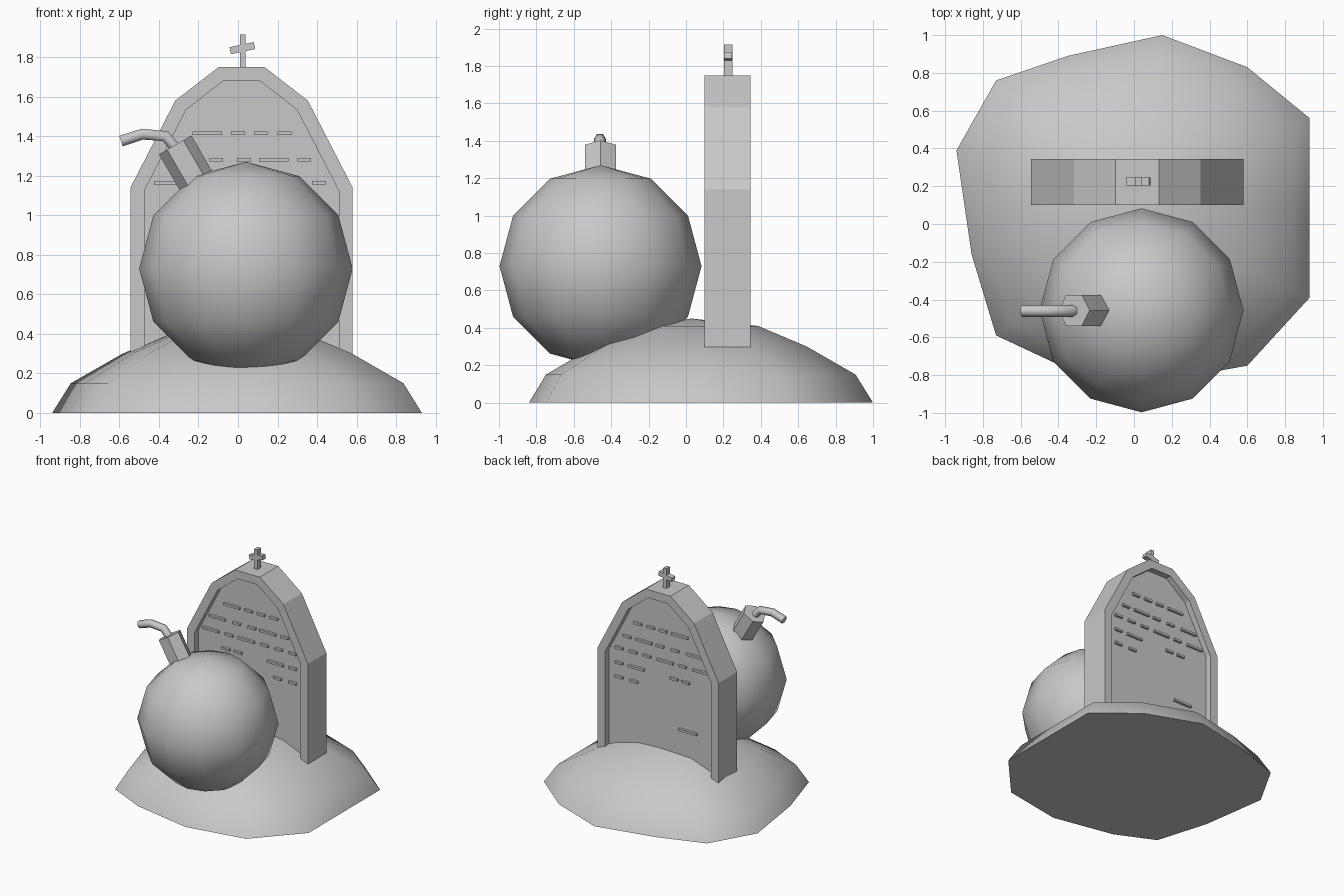
import bpy
import bmesh
from math import radians
from mathutils import Vector, Matrix

cube = bpy.data.objects.get("Cube")
if cube:
    bpy.data.objects.remove(cube, do_unlink=True)

# One plain stone colour
grey = bpy.data.materials.new("plain_grey")
grey.use_nodes = True
GREY = (0.58, 0.58, 0.58, 1)
grey.diffuse_color = GREY
shader = next(n for n in grey.node_tree.nodes if n.type == 'BSDF_PRINCIPLED')
shader.inputs["Base Color"].default_value = GREY


def finish(name, bm, smooth=None):
    """Turn a bmesh into a named object."""
    bmesh.ops.recalc_face_normals(bm, faces=bm.faces[:])
    mesh = bpy.data.meshes.new(name)
    bm.to_mesh(mesh)
    bm.free()
    mesh.materials.append(grey)
    obj = bpy.data.objects.new(name, mesh)
    bpy.context.collection.objects.link(obj)
    if smooth:
        bpy.ops.object.select_all(action='DESELECT')
        obj.select_set(True)
        bpy.context.view_layer.objects.active = obj
        bpy.ops.object.shade_smooth_by_angle(angle=radians(smooth))
    return obj


def add_box(bm, centre, size, tilt=0):
    m = (Matrix.Translation(centre) @ Matrix.Rotation(radians(tilt), 4, 'Y')
         @ Matrix.Diagonal((*size, 1)))
    bmesh.ops.create_cube(bm, size=1, matrix=m)


# Earth mound: one irregular outline shrunk in rising rings
OUTLINE = [(.15, 1), (.6, .83), (.93, .56), (.93, .08), (.93, -.39), (.6, -.75),
           (.1, -.84), (-.41, -.74), (-.73, -.59), (-.86, -.16), (-.94, .39),
           (-.73, .76), (-.35, .89)]
RINGS = [(1, 0), (.9, .15), (.62, .3), (.34, .41)]
MID_Y = .07
bm = bmesh.new()
rings = [[bm.verts.new((x * s, MID_Y + (y - MID_Y) * s, z)) for x, y in OUTLINE]
         for s, z in RINGS]
n = len(OUTLINE)
for low, high in zip(rings, rings[1:]):
    for i in range(n):
        j = (i + 1) % n
        bm.faces.new((low[i], low[j], high[j], high[i]))
peak = bm.verts.new((0, .03, .45))
for i in range(n):
    bm.faces.new((rings[-1][i], rings[-1][(i + 1) % n], peak))
bm.faces.new(rings[0])
finish("earth_mound", bm, 50)

# Headstone: arched slab with a recessed panel on both broad faces
CX, FRONT, BACK = .018, .1, .345
half = [(.562, .2), (.562, 1.14), (.335, 1.58), (.115, 1.75)]
profile = half + [(-x, z) for x, z in reversed(half)]
bm = bmesh.new()
front = bm.faces.new([bm.verts.new((CX + x, FRONT, z)) for x, z in profile])
slab = bmesh.ops.extrude_face_region(bm, geom=[front], use_keep_orig=True)
bmesh.ops.translate(bm, vec=(0, BACK - FRONT, 0),
                    verts=[v for v in slab["geom"] if isinstance(v, bmesh.types.BMVert)])
bmesh.ops.recalc_face_normals(bm, faces=bm.faces[:])
for face in [f for f in bm.faces if abs(f.normal.y) > .9]:
    bmesh.ops.inset_region(bm, faces=[face], thickness=.07, use_even_offset=True)
    inward = face.normal * -.05
    panel = bmesh.ops.extrude_discrete_faces(bm, faces=[face])["faces"][0]
    bmesh.ops.translate(bm, vec=inward, verts=panel.verts[:])
finish("headstone", bm)

# Raised dashes, standing out of both panels: height, then (centre, length)
S, L = .07, .15
DASHES = {
    1.415: [(-.155, L), (0, S), (.115, S), (.235, S)],
    1.28: [(-.29, L), (-.11, S), (.03, S), (.18, L), (.335, S)],
    1.165: [(-.35, L), (-.18, S), (-.02, L), (.15, S), (.28, S), (.41, S)],
    1.04: [(-.21, S), (-.1, S), (.25, L), (.41, S)],
    .92: [(.27, S), (.41, S)],
    .63: [(-.23, .17)],
}
bm = bmesh.new()
for z, row in DASHES.items():
    for x, length in row:
        add_box(bm, (x, (FRONT + BACK) / 2, z), (length, .185, .018))
finish("panel_dashes", bm)

# Small crooked cross on top
bm = bmesh.new()
add_box(bm, (.024, .225, 1.825), (.03, .045, .18))
add_box(bm, (.022, .225, 1.845), (.125, .044, .036), -12)
finish("cross", bm)

# Round bomb body
bm = bmesh.new()
bmesh.ops.create_uvsphere(bm, u_segments=12, v_segments=6, radius=.54,
                          matrix=Matrix.Translation((.04, -.457, .73)))
finish("bomb_body", bm, 50)

# Six-sided neck leaning to the right
bm = bmesh.new()
base, top = Vector((-.195, -.457, 1.145)), Vector((-.318, -.457, 1.355))
m = (Matrix.Translation((base + top) / 2)
     @ Matrix.Rotation(radians(-30), 4, 'Y'))
bmesh.ops.create_cone(bm, cap_ends=True, segments=6, radius1=.095, radius2=.095,
                      depth=(top - base).length, matrix=m)
# Turn the corners so that two lie in the leaning plane
low = min((v.co for v in bm.verts), key=lambda c: c.y)
if abs(low.y + .457) > .09:
    spin = m @ Matrix.Rotation(radians(30), 4, 'Z') @ m.inverted()
    bmesh.ops.transform(bm, matrix=spin, verts=bm.verts[:])
finish("bomb_neck", bm, 35)

# Bent fuse
curve = bpy.data.curves.new("fuse", 'CURVE')
curve.dimensions = '3D'
curve.bevel_depth = .032
curve.bevel_resolution = 1
curve.use_fill_caps = True
path = [(-.3, 1.32), (-.367, 1.4), (-.485, 1.41), (-.592, 1.375)]
spline = curve.splines.new('POLY')
spline.points.add(len(path) - 1)
for p, (x, z) in zip(spline.points, path):
    p.co = (x, -.46, z, 1)
fuse = bpy.data.objects.new("fuse", curve)
bpy.context.collection.objects.link(fuse)
curve.materials.append(grey)
bpy.ops.object.select_all(action='DESELECT')
fuse.select_set(True)
bpy.context.view_layer.objects.active = fuse
bpy.ops.object.convert(target='MESH')
bpy.ops.object.shade_smooth_by_angle(angle=radians(65))
